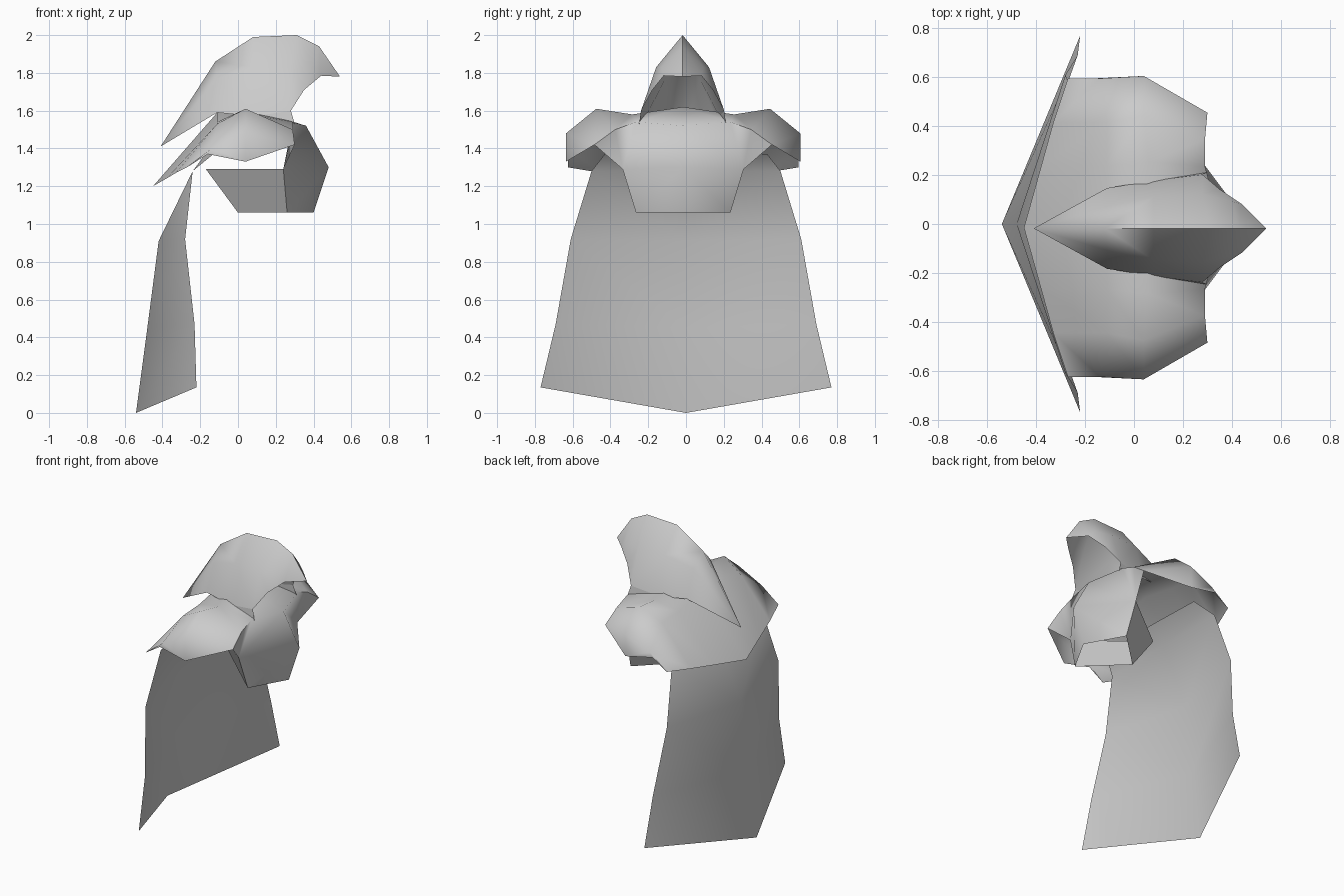
import bpy, bmesh, math

if "Cube" in bpy.data.objects:
    bpy.data.objects.remove(bpy.data.objects["Cube"], do_unlink=True)

cloth = bpy.data.materials.new("grey cloth")
cloth.use_nodes = True
grey = (0.6, 0.6, 0.6, 1)
cloth.diffuse_color = grey
cloth.node_tree.nodes["Principled BSDF"].inputs["Base Color"].default_value = grey


def sheet(name, rows, y_shift=0.0, angle=70):
    """Skin one half between rows of points, then mirror it across y."""
    bm = bmesh.new()
    found = {}

    def vert(p):
        if p not in found:
            found[p] = bm.verts.new(p)
        return found[p]

    for a, b in zip(rows, rows[1:]):
        for i in range(len(a) - 1):
            corners = []
            for p in (a[i], a[i + 1], b[i + 1], b[i]):
                v = vert(p)
                if v not in corners:
                    corners.append(v)
            if len(corners) > 2:
                bm.faces.new(corners)
    half = list(bm.verts) + list(bm.edges) + list(bm.faces)
    bmesh.ops.mirror(bm, geom=half, axis='Y', merge_dist=0.001)
    bmesh.ops.remove_doubles(bm, verts=bm.verts, dist=0.001)
    bmesh.ops.recalc_face_normals(bm, faces=bm.faces)
    if sum(f.normal.z * f.calc_area() for f in bm.faces) < 0:
        bmesh.ops.reverse_faces(bm, faces=bm.faces)
    mesh = bpy.data.meshes.new(name)
    bm.to_mesh(mesh)
    bm.free()
    mesh.materials.append(cloth)
    obj = bpy.data.objects.new(name, mesh)
    obj.location.y = y_shift
    bpy.context.collection.objects.link(obj)
    bpy.ops.object.select_all(action='DESELECT')
    bpy.context.view_layer.objects.active = obj
    obj.select_set(True)
    bpy.ops.object.shade_smooth_by_angle(angle=math.radians(angle))
    return obj


# Cape: spine point and side edge of each row, hem first
sheet("cape", [
    [(-.54, 0, 0), (-.22, .77, .135)],
    [(-.48, 0, .45), (-.23, .69, .47)],
    [(-.42, 0, .91), (-.28, .61, .92)],
    [(-.24, 0, 1.28), (-.24, .5, 1.28)],
    [(-.15, 0, 1.4), (-.13, .43, 1.37)],
])

# Shoulder mantle running down into the chest, back to front
front_corner = (.30, .47, 1.42)
armpit = (.24, .32, 1.29)
hem_side = (.26, .25, 1.06)
back_corner = (-.27, .61, 1.3)
sheet("mantle_and_chest", [
    [(-.45, 0, 1.2), (-.38, .25, 1.24), (-.33, .43, 1.27), back_corner, back_corner],
    [(-.11, 0, 1.59), (-.11, .25, 1.54), (-.11, .43, 1.53), (-.14, .61, 1.4), (-.16, .61, 1.37)],
    [(.04, 0, 1.62), (.06, .27, 1.58), (.04, .46, 1.61), (.04, .62, 1.48), (.04, .62, 1.33)],
    [(.36, 0, 1.52), (.29, .25, 1.54), (.29, .36, 1.5), front_corner, front_corner],
    [(.48, 0, 1.3)] + [armpit] * 4,
    [(.40, 0, 1.06)] + [hem_side] * 4,
], -.015)

# Rear of the torso below the arm openings
sheet("torso_back", [
    [(-.17, 0, 1.29), armpit],
    [(0, 0, 1.06), hem_side],
], -.015)

# Hood: ridge, brow and lower edge of each rib, tail to beak
tail = (-.41, 0, 1.41)
brow = (.44, .1, 1.785)
sheet("hood", [
    [tail, tail, tail],
    [(-.12, 0, 1.86), (-.11, .09, 1.77), (-.11, .165, 1.59)],
    [(.08, 0, 1.99), (.08, .13, 1.83), (.08, .195, 1.57)],
    [(.31, 0, 2.0), (.28, .14, 1.83), (.28, .22, 1.6)],
    [(.43, 0, 1.94), (.40, .11, 1.83), (.35, .16, 1.71)],
    [(.54, 0, 1.78), brow, brow],
], -.018)

# Pointed lower front corners of the hood
sheet("hood_corners", [
    [(.08, .195, 1.57), (.28, .22, 1.6)],
    [(.30, .23, 1.53), (.30, .23, 1.53)],
], -.018)
